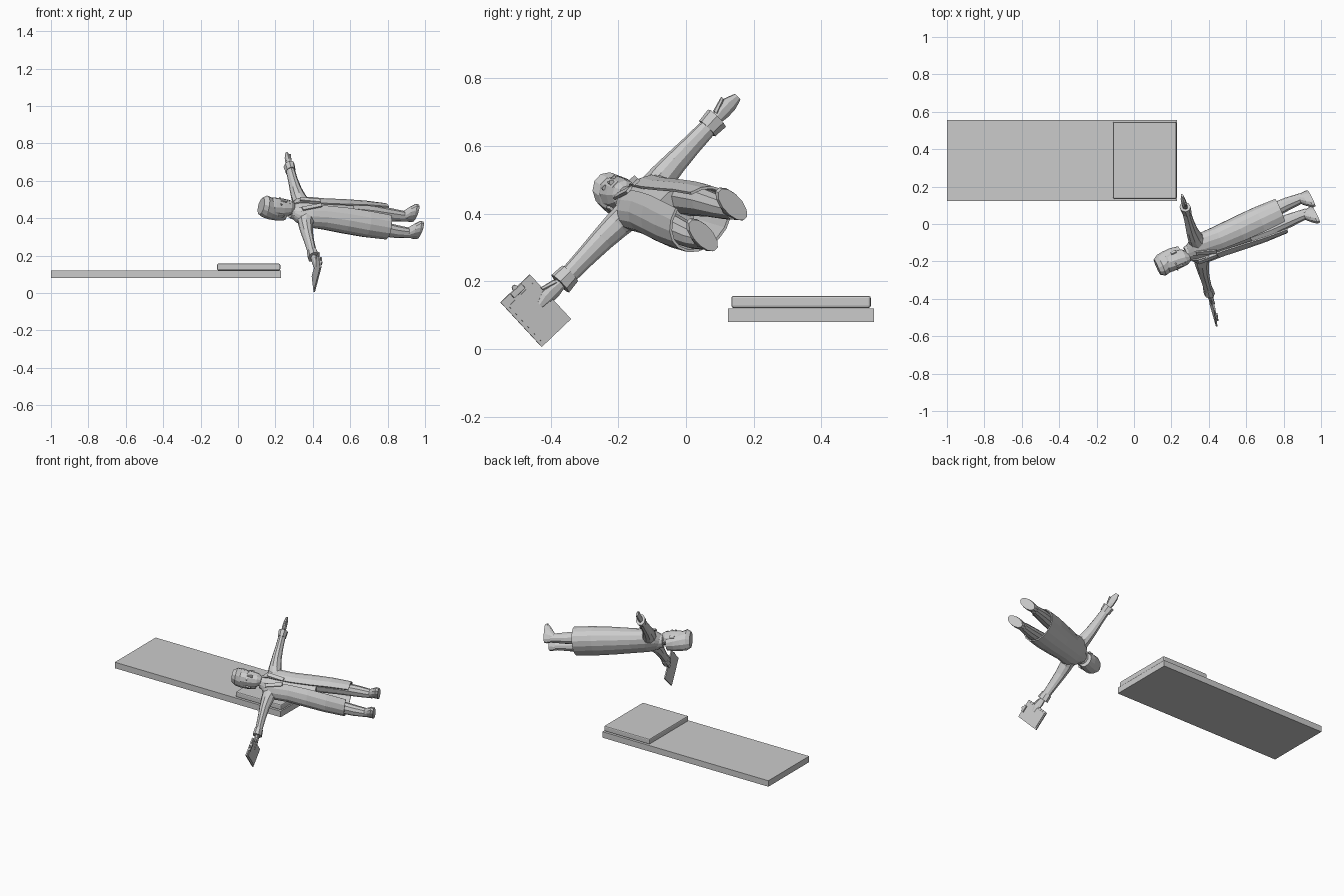
import bpy, bmesh, math
from mathutils import Matrix, Vector

grey = bpy.data.materials.new("plain_grey")
grey.diffuse_color = (0.6, 0.6, 0.6, 1)

# Figure frame: origin between the soles, X to its left hand, -Y forward, Z to the head
up = Vector((-0.92, -0.375, 0.11)).normalized()
side = Vector((-0.198, 0.672, 0.714))
side = (side - up * side.dot(up)).normalized()
back = up.cross(side)
BODY = Matrix((side, back, up)).transposed().to_4x4()
BODY.translation = Vector((0.338, -0.14, 0.437)) - up * 0.668


def finish(name, bm, matrix=Matrix()):
    bmesh.ops.recalc_face_normals(bm, faces=bm.faces[:])
    mesh = bpy.data.meshes.new(name)
    bm.to_mesh(mesh)
    bm.free()
    mesh.materials.append(grey)
    ob = bpy.data.objects.new(name, mesh)
    ob.matrix_world = matrix
    bpy.context.collection.objects.link(ob)
    return ob


def loft(name, rings, sides=12, along="Z", flip=1, matrix=BODY):
    """Closed tube through elliptical rings (x, y, z, radius_a, radius_b)."""
    bm = bmesh.new()
    rows = []
    for x, y, z, a, b in rings:
        row = []
        for i in range(sides):
            t = 2 * math.pi * (i + 0.5) / sides
            c, s = a * math.cos(t), b * math.sin(t)
            p = (x + c, y + s, z) if along == "Z" else (x, y + c, z + s)
            row.append(bm.verts.new((p[0] * flip, p[1], p[2])))
        rows.append(row)
    for r0, r1 in zip(rows, rows[1:]):
        for i in range(sides):
            j = (i + 1) % sides
            bm.faces.new((r0[i], r0[j], r1[j], r1[i]))
    bm.faces.new(rows[0])
    bm.faces.new(rows[-1])
    return finish(name, bm, matrix)


def box(name, center, size, matrix=Matrix(), bevel=0, rot=Matrix()):
    bm = bmesh.new()
    bmesh.ops.create_cube(bm, size=1, matrix=Matrix.Translation(center) @ rot
                          @ Matrix.Diagonal((*size, 1)))
    if bevel:
        bmesh.ops.bevel(bm, geom=bm.edges[:], offset=bevel, segments=2,
                        profile=0.5, affect="EDGES")
    return finish(name, bm, matrix)


# Bench slab and the pad lying on its end
box("bench", (-0.385, 0.34, 0.1), (1.23, 0.432, 0.04))
box("pad", (0.057, 0.34, 0.139), (0.338, 0.412, 0.036), bevel=0.007)

# Long open coat: an arc of walls with a gap at the front widening to the hem
coat_rows = [(0.18, 0.110, 0.085, 0.30), (0.30, 0.110, 0.086, 0.22),
             (0.42, 0.103, 0.081, 0.14), (0.54, 0.094, 0.073, 0.10),
             (0.63, 0.096, 0.066, 0.12), (0.69, 0.078, 0.052, 0.25),
             (0.718, 0.042, 0.040, 0.45)]
bm = bmesh.new()
N = 16
grid = []
for z, rx, ry, gap in coat_rows:
    row = []
    for i in range(N + 1):
        t = gap + (2 * math.pi - 2 * gap) * i / N
        row.append(bm.verts.new((rx * math.sin(t), -ry * math.cos(t), z)))
    grid.append(row)
for r0, r1 in zip(grid, grid[1:]):
    for i in range(N):
        bm.faces.new((r0[i], r0[i + 1], r1[i + 1], r1[i]))
coat = finish("coat", bm, BODY)
solid = coat.modifiers.new("thickness", "SOLIDIFY")
solid.thickness = 0.008
solid.offset = -1

# Shirt and neck inside the coat
loft("shirt", [(0, 0, 0.38, 0.085, 0.06), (0, 0, 0.54, 0.082, 0.062),
               (0, 0, 0.63, 0.084, 0.057), (0, 0, 0.69, 0.062, 0.044),
               (0, 0, 0.71, 0.034, 0.034)])
loft("neck", [(0, 0, 0.69, 0.032, 0.032), (0, -0.004, 0.755, 0.03, 0.03)], 10)
loft("collar", [(0, 0.004, 0.695, 0.052, 0.046), (0, 0.006, 0.73, 0.04, 0.038)], 12)

# Head, hair and face
loft("head", [(0, -0.022, 0.722, 0.022, 0.024), (0, -0.012, 0.745, 0.042, 0.046),
              (0, -0.004, 0.785, 0.05, 0.056), (0, 0, 0.835, 0.052, 0.06),
              (0, 0, 0.875, 0.044, 0.052), (0, 0, 0.893, 0.02, 0.024)], 12)
loft("hair", [(0, 0.026, 0.755, 0.044, 0.036), (0, 0.018, 0.80, 0.055, 0.049),
              (0, 0.006, 0.845, 0.058, 0.060), (0, -0.003, 0.878, 0.054, 0.066),
              (0, -0.003, 0.902, 0.038, 0.052)], 12)
loft("nose", [(0, -0.060, 0.775, 0.009, 0.011), (0, -0.056, 0.808, 0.004, 0.005)], 6)
box("mouth", (0, -0.054, 0.756), (0.024, 0.008, 0.004), BODY)

for s, label in ((1, "left"), (-1, "right")):
    box(label + "_eye", (s * 0.02, -0.056, 0.808), (0.015, 0.008, 0.006), BODY)
    box(label + "_ear", (s * 0.053, 0.0, 0.795), (0.01, 0.018, 0.03), BODY, 0.003)
    box(label + "_lapel", (s * 0.026, -0.066, 0.635), (0.022, 0.009, 0.11), BODY,
        rot=Matrix.Rotation(s * 0.2, 4, "Y") @ Matrix.Rotation(-0.22, 4, "X"))
    # Sleeve with flared cuff
    loft(label + "_sleeve", [(0.05, 0, 0.648, 0.045, 0.052), (0.10, 0, 0.661, 0.041, 0.040),
                             (0.16, 0, 0.667, 0.036, 0.031), (0.23, 0, 0.668, 0.031, 0.025),
                             (0.315, 0, 0.668, 0.027, 0.022)], 10, "X", s)
    loft(label + "_cuff", [(0.30, 0, 0.668, 0.034, 0.026),
                           (0.343, 0, 0.668, 0.038, 0.029)], 8, "X", s)
    # Hand and thumb
    loft(label + "_hand", [(0.335, 0, 0.668, 0.017, 0.013), (0.37, -0.002, 0.668, 0.025, 0.014),
                           (0.402, -0.002, 0.667, 0.024, 0.012),
                           (0.432, 0, 0.666, 0.013, 0.007)], 8, "X", s)
    loft(label + "_thumb", [(0.35, -0.016, 0.666, 0.009, 0.009),
                            (0.395, -0.032, 0.664, 0.006, 0.006)], 6, "X", s)
    # Leg and shoe
    loft(label + "_leg", [(s * 0.062, 0.006, 0.04, 0.026, 0.028),
                          (s * 0.062, 0.006, 0.13, 0.034, 0.036),
                          (s * 0.058, 0.0, 0.25, 0.040, 0.044),
                          (s * 0.046, 0.0, 0.44, 0.046, 0.056)], 10)
    loft(label + "_shoe", [(s * 0.064, -0.025, 0.0, 0.029, 0.061),
                           (s * 0.064, -0.025, 0.016, 0.031, 0.064),
                           (s * 0.064, -0.014, 0.038, 0.028, 0.048),
                           (s * 0.063, 0.004, 0.062, 0.026, 0.029)], 12)

# Clipboard held in the right hand
e1 = Vector((-0.01, 0.087, 0.083)).normalized()
e2 = Vector((-0.035, 0.1225, -0.133))
e2 = (e2 - e1 * e2.dot(e1)).normalized()
BOARD = Matrix((e1, e2, e1.cross(e2))).transposed().to_4x4()
BOARD.translation = Vector((0.42, -0.444, 0.113))
box("clipboard", (0, 0, 0), (0.12, 0.182, 0.008), BOARD)
box("paper", (0, 0.008, -0.005), (0.1, 0.15, 0.003), BOARD)
box("clip", (0, -0.082, -0.008), (0.045, 0.018, 0.01), BOARD, 0.002)
bm = bmesh.new()
bmesh.ops.create_cone(bm, cap_ends=True, segments=8, radius1=0.009, radius2=0.009, depth=0.008,
                      matrix=Matrix.Translation((0, -0.094, -0.006)))
finish("clip_ring", bm, BOARD)
